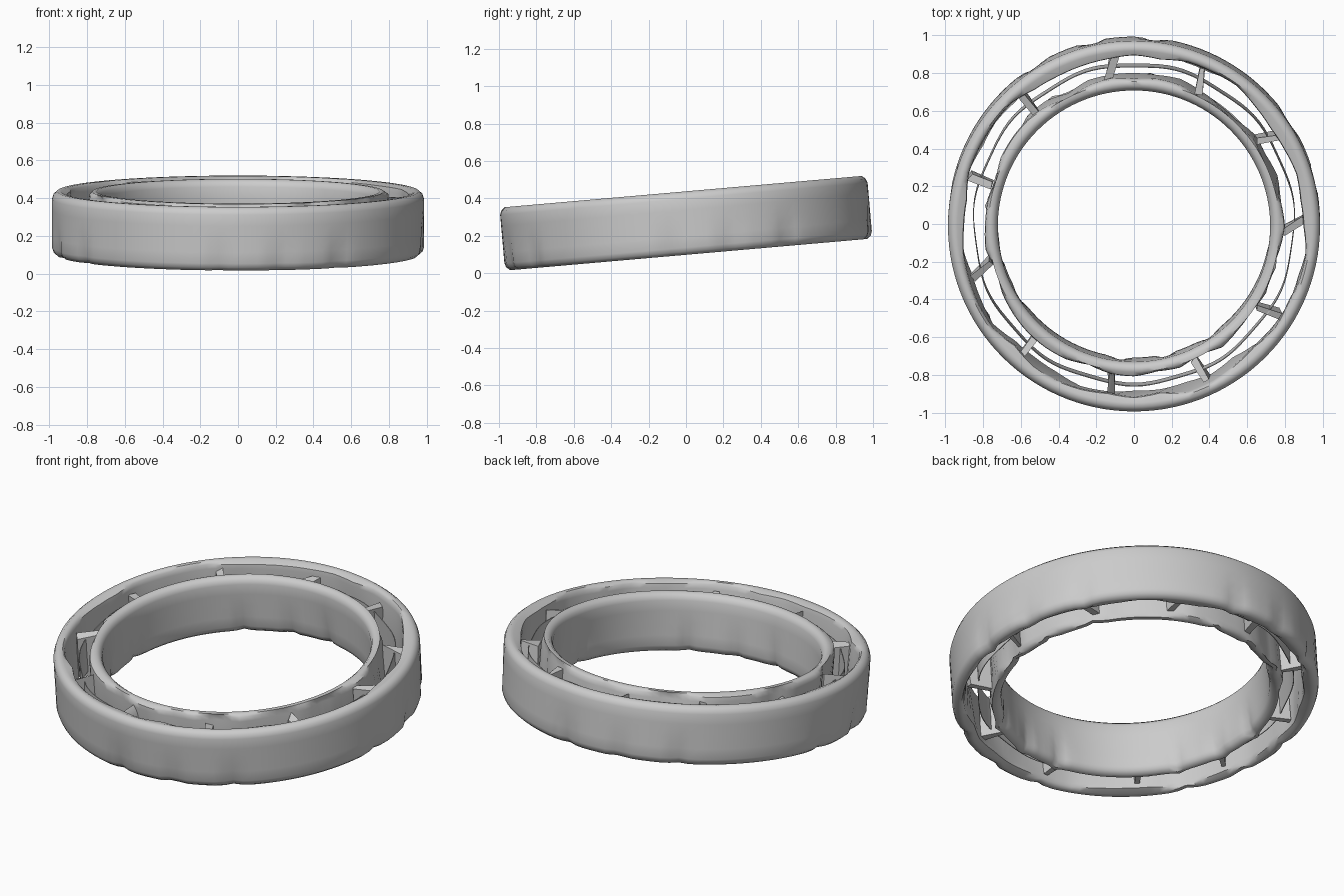
import bpy, bmesh, math, random
from mathutils import Matrix

random.seed(4)
if "Cube" in bpy.data.objects:
    bpy.data.objects.remove(bpy.data.objects["Cube"])

SEGMENTS = 120
SPOKES = 11
TILT = Matrix.Translation((0, 0, 0.268)) @ Matrix.Rotation(math.radians(5), 4, 'X')
DENT_ANGLES = [quarter + a for quarter in (0, 90, 180, 270) for a in (13, 33, 84)]

steel = bpy.data.materials.new("plain grey steel")
steel.use_nodes = True
GREY = (0.6, 0.6, 0.6, 1)
steel.diffuse_color = GREY
steel.node_tree.nodes["Principled BSDF"].inputs["Base Color"].default_value = GREY


def finish(bm, name):
    bmesh.ops.recalc_face_normals(bm, faces=bm.faces)
    bm.transform(TILT)
    mesh = bpy.data.meshes.new(name)
    bm.to_mesh(mesh)
    bm.free()
    mesh.materials.append(steel)
    obj = bpy.data.objects.new(name, mesh)
    bpy.context.collection.objects.link(obj)
    bpy.ops.object.select_all(action='DESELECT')
    obj.select_set(True)
    bpy.context.view_layer.objects.active = obj
    bpy.ops.object.shade_smooth_by_angle(angle=math.radians(45))
    return obj


def lathe(bm, profile, closed, shape):
    """Sweep a profile round the axis; shape(index, degrees, r, z) adjusts each point."""
    rings = []
    for s in range(SEGMENTS):
        a = math.tau * s / SEGMENTS
        ring = []
        for i, (r, z) in enumerate(profile):
            r, z = shape(s, i, math.degrees(a), r, z)
            ring.append(bm.verts.new((r * math.cos(a), r * math.sin(a), z)))
        rings.append(ring)
    n = len(profile)
    for s in range(SEGMENTS):
        p, q = rings[s], rings[(s + 1) % SEGMENTS]
        for i in range(n if closed else n - 1):
            j = (i + 1) % n
            bm.faces.new((p[i], q[i], q[j], p[j]))


def dent(deg, z):
    """Depth of the small pinches along the lower edge."""
    nearest = min(abs((deg - d + 180) % 360 - 180) for d in DENT_ANGLES)
    return 0.022 * max(0, 1 - nearest / 4) * min(1, max(0, (0.02 - z) / 0.15))


def race(name, skin, lip, direction):
    """Rounded ring: smooth wall at radius skin, ragged wall at radius lip."""
    d = direction
    half = [(skin, 0.0), (skin, 0.07), (skin, 0.13), (skin - d * 0.008, 0.152),
            (skin - d * 0.028, 0.169), (skin - d * 0.05, 0.168),
            (lip + d * 0.004, 0.155), (lip, 0.13)]
    profile = half + [(r, -z) for r, z in reversed(half[1:])]
    # Uneven lip, interpolated between irregular steps
    steps = 40
    ragged = {side: [random.uniform(-0.016, 0.022) for _ in range(steps)] for side in (1, -1)}

    def shape(s, i, deg, r, z):
        if i in (6, 7, 8, 9):
            t = s * steps / SEGMENTS
            k, f = int(t), t % 1
            table = ragged[1 if z > 0 else -1]
            r += d * (table[k] * (1 - f) + table[(k + 1) % steps] * f)
        elif z < 0.02:
            r -= d * dent(deg, z)
        return r, z

    bm = bmesh.new()
    lathe(bm, profile, True, shape)
    return finish(bm, name)


race("outer_ring", 0.986, 0.905, 1)
race("inner_ring", 0.722, 0.785, -1)

# Thin separator band in the gap
bm = bmesh.new()
lathe(bm, [(0.847, -0.1), (0.851, -0.1), (0.851, 0.1), (0.847, 0.1)], True,
      lambda s, i, deg, r, z: (r + 0.006 * math.sin(math.radians(deg * SPOKES)), z))
finish(bm, "separator_band")

# Slanted webs joining the two rings
bm = bmesh.new()
for k in range(SPOKES):
    a = math.tau * k / SPOKES
    slant = random.uniform(-0.5, 0.5)
    spot = Matrix.Rotation(a, 4, 'Z') @ Matrix.Translation((0.846, 0, 0))
    spot = spot @ Matrix.Rotation(slant, 4, 'Z')
    web = bmesh.ops.create_cube(bm, size=1, matrix=spot @ Matrix.Diagonal((0.13, 0.035, 0.26, 1)))
    for v in web["verts"]:
        if v.co.z > 0:
            v.co.z += random.uniform(-0.04, 0.01)
        v.co.x += random.uniform(-0.008, 0.008)
        v.co.y += random.uniform(-0.008, 0.008)
finish(bm, "connecting_webs")
